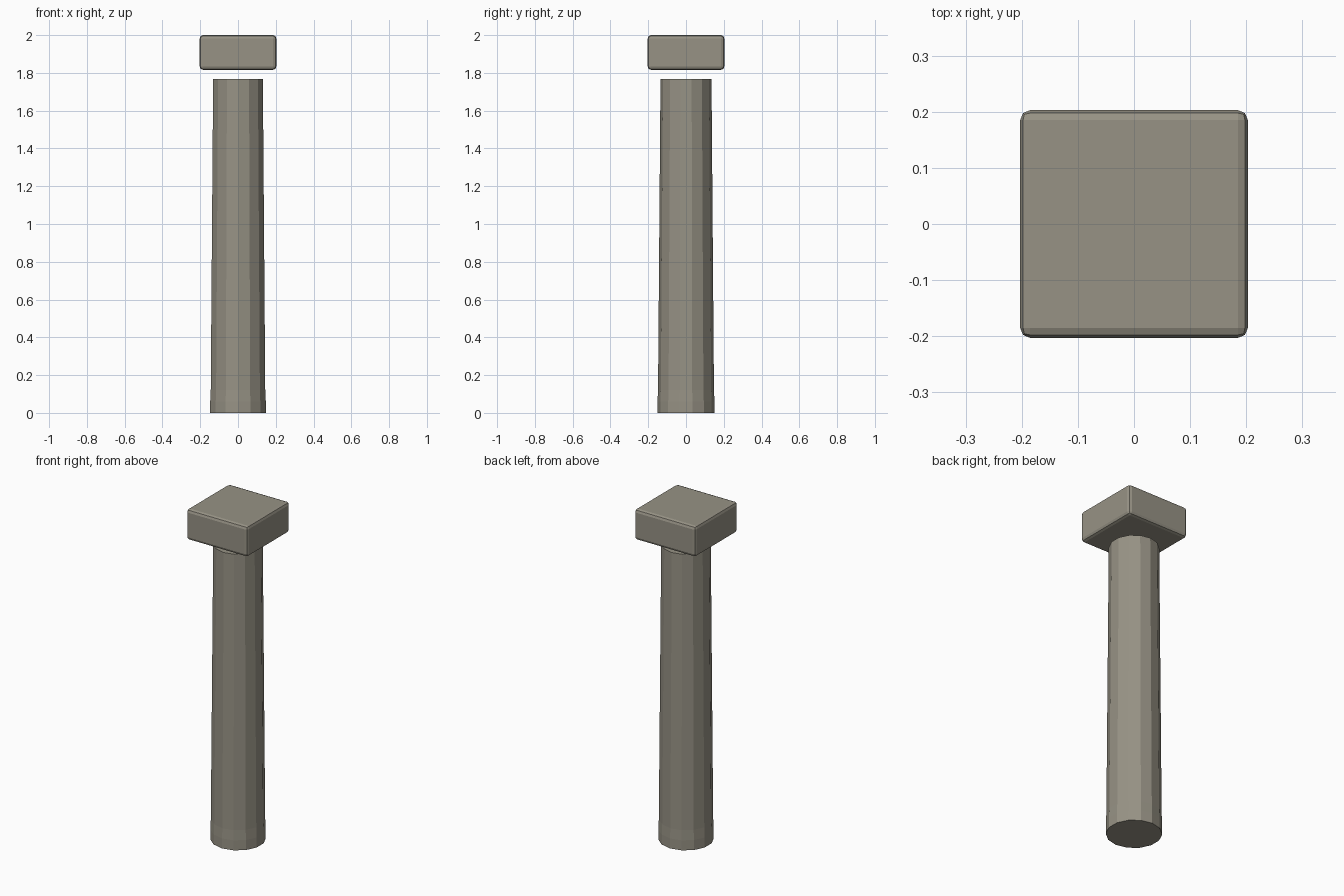
import bpy
import math

cube = bpy.data.objects.get("Cube")
if cube:
    bpy.data.objects.remove(cube, do_unlink=True)

# Single weathered stone colour
stone = bpy.data.materials.new("warm_grey_stone")
stone.use_nodes = True
colour = (0.31, 0.29, 0.235, 1.0)
stone.diffuse_color = colour
bsdf = stone.node_tree.nodes["Principled BSDF"]
bsdf.inputs["Base Color"].default_value = colour
bsdf.inputs["Roughness"].default_value = 0.9


def add_object(name, verts, faces):
    mesh = bpy.data.meshes.new(name)
    mesh.from_pydata(verts, [], faces)
    mesh.materials.append(stone)
    obj = bpy.data.objects.new(name, mesh)
    bpy.context.collection.objects.link(obj)
    return obj


def faceted_shaft(name, profile, sides):
    """Stack rings of (radius, height), with a corner pointing to the front."""
    verts, faces = [], []
    for radius, z in profile:
        for i in range(sides):
            a = math.tau * i / sides - math.pi / 2
            verts.append((radius * math.cos(a), radius * math.sin(a), z))
    for r in range(len(profile) - 1):
        for i in range(sides):
            j = (i + 1) % sides
            low, high = r * sides, (r + 1) * sides
            faces.append((low + i, low + j, high + j, high + i))
    top = (len(profile) - 1) * sides
    faces.append(tuple(reversed(range(sides))))
    faces.append(tuple(range(top, top + sides)))
    return add_object(name, verts, faces)


# Tapered column shaft with a slightly wider foot
faceted_shaft("column_shaft",
              [(0.151, 0.0), (0.151, 0.06), (0.148, 0.12), (0.135, 1.768)], 14)

# Square capital block hovering above the shaft, edges rounded
bpy.ops.mesh.primitive_cube_add(size=1, location=(0, 0, 1.908))
capital = bpy.context.object
capital.name = "capital_block"
capital.data.name = "capital_block"
capital.scale = (0.406, 0.406, 0.184)
bpy.ops.object.transform_apply(location=False, rotation=False, scale=True)
capital.data.materials.append(stone)
bevel = capital.modifiers.new("rounded_edges", 'BEVEL')
bevel.width = 0.018
bevel.segments = 2
